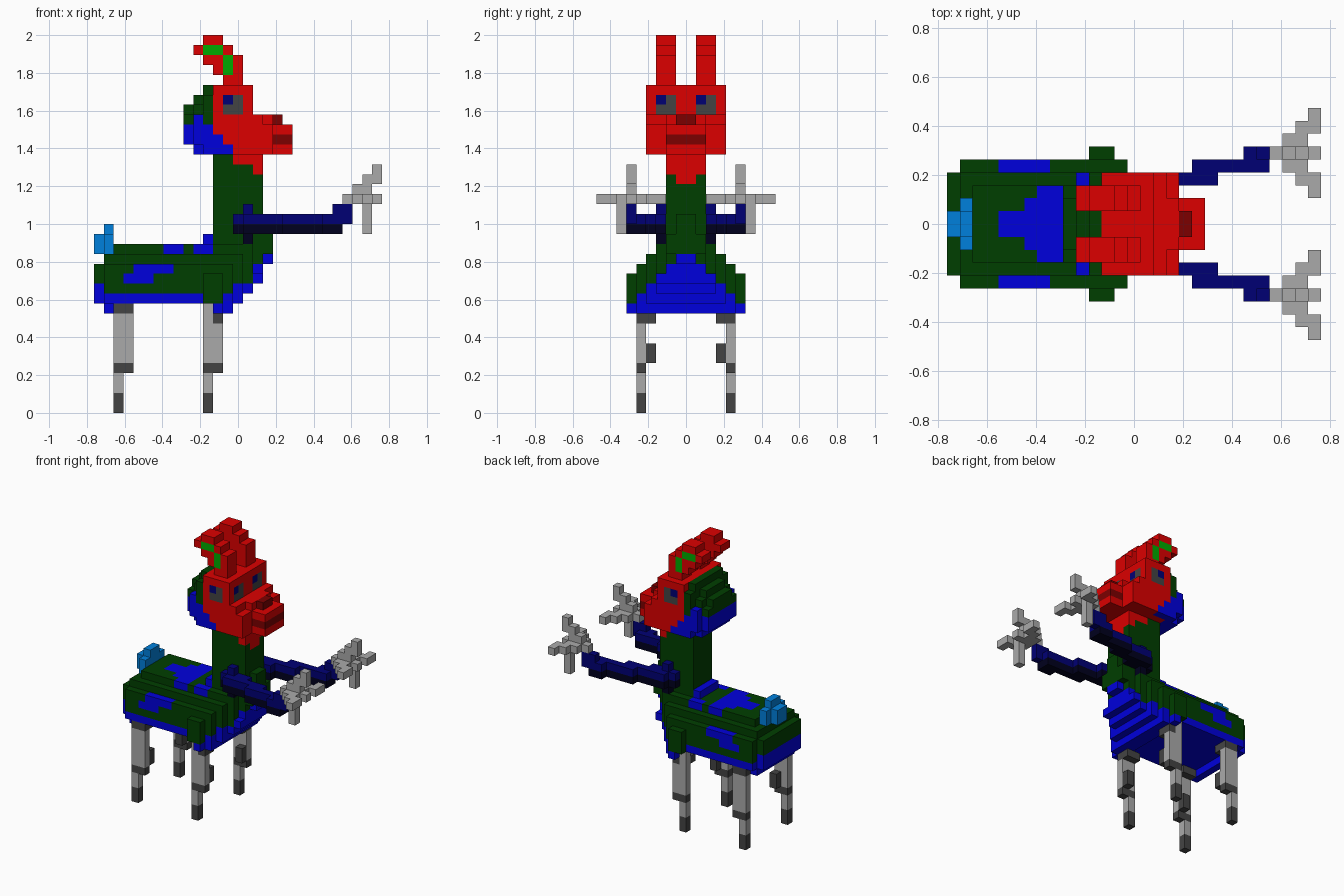
import bpy, bmesh, math
from mathutils import Vector

cube = bpy.data.objects.get("Cube")
if cube:
    bpy.data.objects.remove(cube, do_unlink=True)

V = 1 / 19  # block size; the figure is 29 x 18 x 38 blocks and faces +x

# Flat colours, given as 0-255 display values
PALETTE = {
    "red": (220, 0, 0), "dark red": (124, 0, 0),
    "dark green": (0, 62, 0), "bright green": (0, 170, 0),
    "blue": (0, 0, 220), "light blue": (0, 128, 220),
    "navy": (0, 0, 116), "black navy": (0, 0, 30),
    "light grey": (170, 170, 170), "dark grey": (68, 68, 68),
}
NAMES = list(PALETTE)


def linear(c):
    c /= 255
    return c / 12.92 if c <= 0.04045 else ((c + 0.055) / 1.055) ** 2.4


mats = []
for name, rgb in PALETTE.items():
    m = bpy.data.materials.new(name)
    m.use_nodes = True
    col = (*map(linear, rgb), 1)
    m.diffuse_color = col
    bsdf = m.node_tree.nodes["Principled BSDF"]
    bsdf.inputs["Base Color"].default_value = col
    bsdf.inputs["Roughness"].default_value = 0.8
    mats.append(m)

blocks = {}  # (x, y, z) -> (part, colour)


def box(part, colour, xs, ys, zs, sides=(1, -1)):
    """Fill a box of blocks; ys counts outward from the middle, mirrored."""
    for i in range(*xs):
        for j in range(*ys):
            for k in range(*zs):
                for s in sides:
                    blocks[i, j if s > 0 else -j - 1, k] = (part, colour)


def core(part, colour, xs, half, zs):
    box(part, colour, xs, (0, half), zs)


# Body: stepped layers, narrower toward the back line and the chest
G, B = "dark green", "blue"
core("body", G, (0, 1), 4, (13, 15))
core("body", G, (1, 14), 5, (12, 15))
core("body", G, (1, 15), 4, (15, 16))
core("body", G, (2, 16), 3, (16, 17))
box("body", G, (11, 13), (5, 6), (11, 14))
core("body", G, (14, 15), 4, (13, 16))
core("body", G, (15, 16), 3, (13, 17))
core("body", G, (16, 17), 2, (15, 18))
core("body", G, (17, 18), 2, (16, 18))
core("body", G, (17, 18), 1, (18, 20))

# Blue belly, chest and back markings
core("body", B, (0, 1), 4, (11, 13))
core("body", B, (1, 14), 5, (11, 12))
core("body", B, (1, 2), 4, (10, 11))
core("body", B, (12, 13), 6, (10, 11))
core("body", B, (13, 14), 5, (10, 11))
core("body", B, (14, 15), 4, (11, 13))
core("body", B, (15, 16), 3, (12, 13))
core("body", B, (16, 17), 3, (13, 14))
core("body", B, (16, 17), 2, (14, 15))
core("body", B, (17, 18), 1, (15, 16))
box("body", B, (4, 8), (4, 5), (14, 15))
box("body", B, (3, 6), (4, 5), (13, 14))
core("body", B, (4, 6), 1, (16, 17))
core("body", B, (6, 7), 2, (16, 17))
core("body", B, (7, 9), 3, (16, 17))
box("body", B, (10, 12), (2, 3), (16, 17))
core("body", B, (11, 12), 2, (17, 18))

# Tail
core("tail", "light blue", (0, 1), 1, (16, 18))
core("tail", "light blue", (1, 2), 2, (16, 18))
core("tail", "light blue", (1, 2), 1, (18, 19))

# Legs: thick thigh, dark knee, thin shin, dark hoof
for x, top, part in ((2, 11, "rear_legs"), (11, 10, "front_legs")):
    box(part, "light grey", (x, x + 2), (4, 5), (5, top))
    box(part, "dark grey", (x, x + 2), (3, 5), (top - 1, top))
    box(part, "dark grey", (x, x + 2), (4, 5), (4, 5))
    box(part, "light grey", (x, x + 1), (4, 5), (2, 4))
    box(part, "dark grey", (x, x + 1), (4, 5), (0, 2))
    box(part, "dark grey", (x + 1, x + 2), (3, 4), (5, 7))
box("front_legs", "light grey", (11, 12), (4, 5), (9, 11))

# Neck with red throat
core("neck", G, (12, 17), 2, (17, 26))
core("neck", "red", (14, 17), 2, (25, 26))
core("neck", "red", (16, 17), 2, (24, 25))
core("neck", "red", (16, 17), 1, (23, 24))

# Arms, angled outward in steps, dark underneath
for xs, ys in (((14, 18), (2, 3)), ((15, 21), (3, 4)),
               ((19, 25), (4, 5)), ((23, 25), (5, 6))):
    box("arms", "navy", xs, ys, (19, 20))
    box("arms", "black navy", xs, ys, (18, 19))
box("arms", "navy", (15, 16), (2, 3), (20, 21))
box("arms", "black navy", (15, 16), (2, 3), (17, 18))
box("arms", "navy", (24, 26), (5, 6), (20, 21))
box("arms", "navy", (25, 26), (5, 6), (19, 20))

# Branching hands
for xs, ys, zs in (
        ((25, 29), (5, 6), (21, 22)), ((26, 27), (4, 7), (21, 22)),
        ((27, 28), (6, 8), (21, 22)), ((28, 29), (7, 9), (21, 22)),
        ((27, 28), (3, 5), (21, 22)), ((28, 29), (2, 4), (21, 22)),
        ((26, 28), (5, 6), (22, 23)), ((27, 29), (5, 6), (23, 24)),
        ((28, 29), (5, 6), (24, 25)), ((27, 28), (6, 7), (18, 21))):
    box("hands", "light grey", xs, ys, zs)

# Head, cheeks and muzzle
R = "red"
core("head", R, (12, 16), 4, (26, 33))
core("head", R, (16, 17), 4, (26, 30))
core("head", R, (17, 18), 4, (26, 29))
core("head", R, (17, 18), 2, (29, 30))
core("head", R, (18, 20), 2, (26, 29))
core("head", "dark red", (18, 20), 2, (27, 28))
core("head", "dark red", (18, 19), 1, (29, 30))

# Eyes on the front and on the sides
box("head", "dark grey", (15, 16), (1, 3), (30, 32))
box("head", "dark grey", (13, 15), (3, 4), (30, 32))
box("head", "navy", (13, 14), (3, 4), (31, 32))
box("head", "navy", (15, 16), (1, 2), (31, 32), (1,))
box("head", "navy", (15, 16), (2, 3), (31, 32), (-1,))

# Rounded hair at the back of the head, blue below
core("hair", G, (11, 12), 3, (32, 33))
core("hair", G, (11, 12), 4, (29, 32))
core("hair", G, (10, 11), 2, (31, 32))
core("hair", G, (10, 11), 3, (29, 31))
core("hair", G, (9, 10), 2, (30, 31))
core("hair", G, (9, 10), 3, (29, 30))
box("hair", B, (10, 11), (3, 4), (29, 30))
core("hair", B, (9, 10), 3, (27, 29))
core("hair", B, (10, 12), 4, (27, 29))
core("hair", B, (10, 12), 3, (26, 27))
box("hair", B, (11, 14), (3, 4), (26, 27))
box("hair", B, (12, 13), (3, 4), (27, 28))

# Ears, curling backward, with green marks
for xs, k in (((13, 15), 33), ((12, 15), 34), ((11, 15), 35),
              ((10, 14), 36), ((11, 13), 37)):
    box("ears", R, xs, (1, 3), (k, k + 1))
box("ears", "bright green", (13, 14), (2, 3), (34, 36))
box("ears", "bright green", (11, 13), (2, 3), (36, 37))

# Turn the blocks of each part into a mesh of its outer faces
for part in dict.fromkeys(p for p, c in blocks.values()):
    bm = bmesh.new()
    for pos, (p, colour) in blocks.items():
        if p != part:
            continue
        centre = Vector((pos[0] - 14, pos[1] + 0.5, pos[2] + 0.5))
        for axis in range(3):
            for sign in (1, -1):
                n = Vector((0, 0, 0))
                n[axis] = sign
                if tuple(int(a + b) for a, b in zip(pos, n)) in blocks:
                    continue
                u = Vector((0, 0, 0))
                u[(axis + 1) % 3] = 1
                w = n.cross(u)
                corners = [centre + (n + a * u + b * w) / 2
                           for a, b in ((-1, -1), (1, -1), (1, 1), (-1, 1))]
                f = bm.faces.new([bm.verts.new(c * V) for c in corners])
                f.material_index = NAMES.index(colour)
    bmesh.ops.remove_doubles(bm, verts=bm.verts, dist=V * 0.01)
    bmesh.ops.dissolve_limit(bm, angle_limit=math.radians(1), verts=bm.verts,
                             edges=bm.edges, delimit={"MATERIAL"})
    me = bpy.data.meshes.new(part)
    bm.to_mesh(me)
    bm.free()
    for m in mats:
        me.materials.append(m)
    bpy.context.collection.objects.link(bpy.data.objects.new(part, me))
